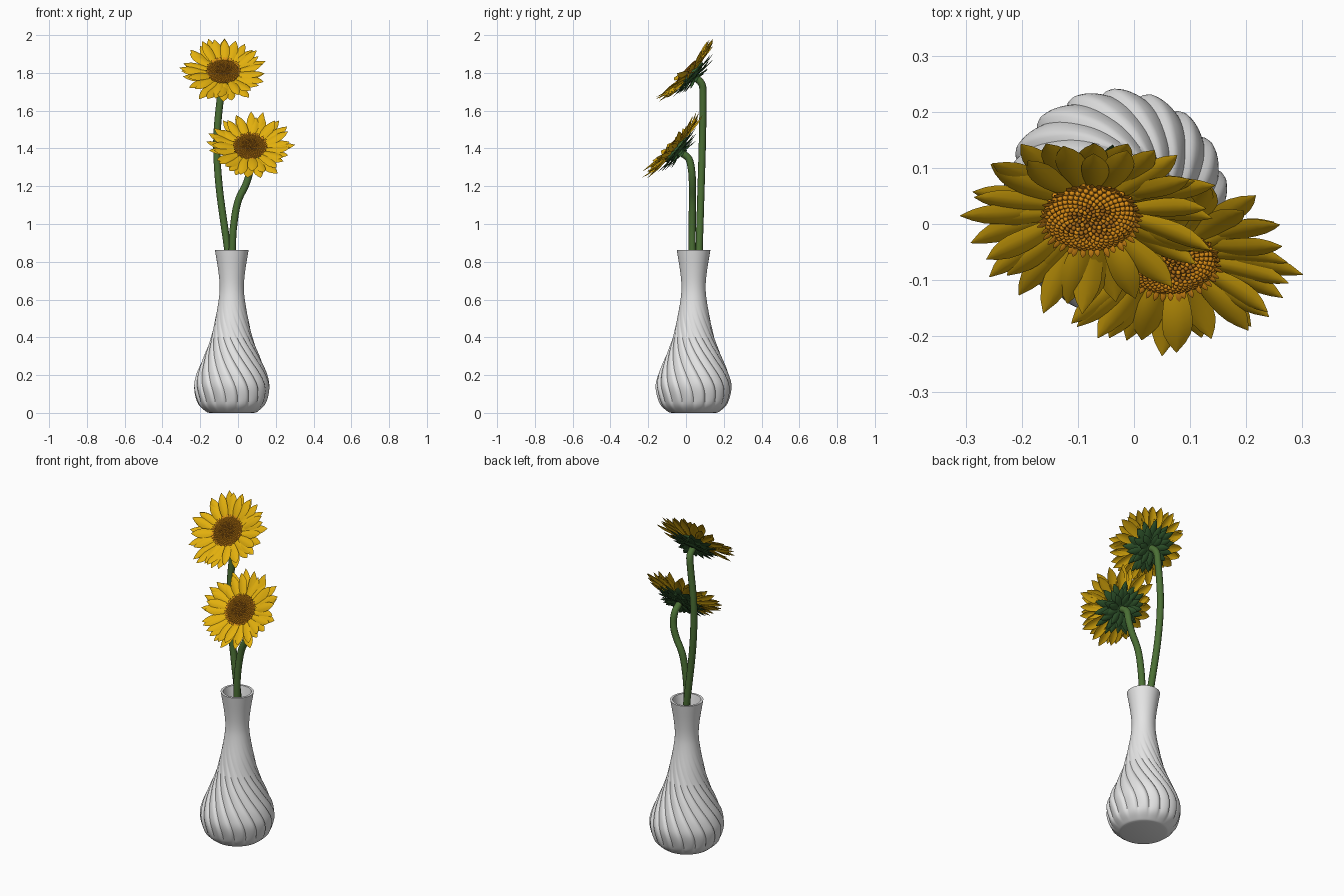
import bpy, math, random
from mathutils import Vector, Matrix

if "Cube" in bpy.data.objects:
    bpy.data.objects.remove(bpy.data.objects["Cube"])

random.seed(4)
TAU = 2 * math.pi


def material(name, rgb):
    m = bpy.data.materials.new(name)
    m.diffuse_color = (*rgb, 1)
    m.use_nodes = True
    m.node_tree.nodes["Principled BSDF"].inputs["Base Color"].default_value = m.diffuse_color
    return m


WHITE = material("white_ceramic", (0.78, 0.78, 0.78))
YELLOW = material("petal_yellow", (0.76, 0.43, 0.004))
GOLD = material("floret_orange", (0.72, 0.27, 0.008))
BROWN = material("seed_brown", (0.42, 0.15, 0.008))
GREEN = material("stem_green", (0.07, 0.16, 0.035))
DARK = material("sepal_green", (0.035, 0.11, 0.03))


def make(name, verts, faces, mats, idx=None, angle=40):
    me = bpy.data.meshes.new(name)
    me.from_pydata([tuple(v) for v in verts], [], faces)
    for m in mats:
        me.materials.append(m)
    if idx:
        me.polygons.foreach_set("material_index", idx)
    ob = bpy.data.objects.new(name, me)
    bpy.context.collection.objects.link(ob)
    bpy.ops.object.select_all(action='DESELECT')
    ob.select_set(True)
    bpy.context.view_layer.objects.active = ob
    bpy.ops.object.shade_smooth_by_angle(angle=math.radians(angle))
    return ob


def spline(pts, steps):
    """Smooth curve through the points (Catmull-Rom)."""
    p = [Vector(q) for q in pts]
    p = [2 * p[0] - p[1]] + p + [2 * p[-1] - p[-2]]
    out = []
    for i in range(1, len(p) - 2):
        a, b, c, d = p[i - 1:i + 3]
        for k in range(steps):
            t = k / steps
            out.append(0.5 * (2 * b + (c - a) * t + (2 * a - 5 * b + 4 * c - d) * t * t
                              + (3 * b - a - 3 * c + d) * t ** 3))
    return out + [p[-2]]


def skin(rings, n, cap_start=True, cap_end=True):
    """Faces joining closed rings of n vertices."""
    f = [(r * n + i, r * n + (i + 1) % n, (r + 1) * n + (i + 1) % n, (r + 1) * n + i)
         for r in range(rings - 1) for i in range(n)]
    if cap_start:
        f.append(tuple(reversed(range(n))))
    if cap_end:
        f.append(tuple(range((rings - 1) * n, rings * n)))
    return f


# ---------- vase with twisted flutes ----------
CX, CY = -0.033, 0.04
outer = spline([(0.118, 0), (0.138, 0.008), (0.18, 0.05), (0.201, 0.13), (0.189, 0.2), (0.152, 0.29),
                (0.113, 0.39), (0.087, 0.5), (0.069, 0.6), (0.064, 0.67), (0.071, 0.75), (0.089, 0.862)], 5)
inner = spline([(0.076, 0.862), (0.058, 0.75), (0.05, 0.66), (0.055, 0.6), (0.07, 0.5), (0.13, 0.29),
                (0.172, 0.18), (0.165, 0.07), (0.1, 0.025)], 3)
FLUTES, SUB = 18, 8
N = FLUTES * SUB


def smooth(a, b, x):
    t = min(max((x - a) / (b - a), 0), 1)
    return t * t * (3 - 2 * t)


verts = []
for k, (r, z) in enumerate(outer + inner):
    depth = 0
    if k < len(outer):
        depth = 0.011 * smooth(0.0, 0.08, z) * (1 - smooth(0.15, 0.62, z))
    turn = -math.radians(105) * smooth(0.06, 0.72, z)
    for i in range(N):
        t = (i % SUB) / SUB
        h = math.sin(t / 0.75 * math.pi / 2) if t < 0.75 else math.cos((t - 0.75) / 0.25 * math.pi / 2)
        a = TAU * i / N + turn
        rr = r - depth * (1 - h)
        verts.append((CX + rr * math.cos(a), CY + rr * math.sin(a), z))
make("vase", verts, skin(len(outer) + len(inner), N), [WHITE], angle=50)


# ---------- stems ----------
def stem(name, pts, radius=0.019, n=12):
    path = spline(pts, 6)
    vs = []
    for i, p in enumerate(path):
        d = (path[min(i + 1, len(path) - 1)] - path[max(i - 1, 0)]).normalized()
        u = Vector((1, 0, 0)) - d * d.x
        u.normalize()
        w = d.cross(u)
        vs += [p + radius * (u * math.cos(TAU * k / n) + w * math.sin(TAU * k / n)) for k in range(n)]
    make(name, vs, skin(len(path), n), [GREEN], angle=50)


stem("tall_stem", [(-0.005, 0.06, 0.5), (-0.055, 0.07, 0.87), (-0.1, 0.08, 1.2), (-0.112, 0.087, 1.45),
                   (-0.092, 0.09, 1.68), (-0.084, 0.083, 1.742), (-0.08, 0.05, 1.775)])
stem("short_stem", [(-0.035, 0.04, 0.5), (-0.03, 0.033, 0.87), (-0.022, 0.033, 1.0), (0.0, 0.034, 1.12),
                    (0.042, 0.034, 1.21), (0.062, 0.03, 1.28), (0.062, 0.015, 1.345), (0.062, -0.025, 1.378)])


# ---------- flower heads, built facing local +z ----------
def blade(M, ang, r0, r1, width, z0, z1, bend, cup, vs, fs, skew=0.0, full=0.55):
    """Pointed leaf shape running outward from r0 to r1."""
    S, W = 8, 4
    base = len(vs)
    R = Matrix.Rotation(ang, 4, 'Z')
    for i in range(S + 1):
        s = i / S
        w = width * (0.45 + 0.55 * math.sin(min(s / full, 1) * math.pi / 2))
        if s > full:
            w = width * max(1 - ((s - full) / (1 - full)) ** 2.2, 0.03)
        for j in range(W + 1):
            q = j / W * 2 - 1
            z = z0 + (z1 - z0) * s + bend * math.sin(s * math.pi) - cup * q * q * w / width
            vs.append(M @ (R @ Vector((r0 + (r1 - r0) * s, q * w / 2 + skew * s * s, z))))
    for i in range(S):
        for j in range(W):
            a = base + i * (W + 1) + j
            fs.append((a, a + W + 1, a + W + 2, a + 1))


def flower(name, centre, normal):
    n = Vector(normal).normalized()
    x = Vector((1, 0, 0))
    x = (x - n * x.dot(n)).normalized()
    y = n.cross(x)
    M = Matrix.Translation(centre) @ Matrix((x, y, n)).transposed().to_4x4()
    rnd = random.uniform

    # petals in two layers, slightly dished
    vs, fs = [], []
    for count, reach, zb, phase in ((20, 0.228, -0.016, 0.0), (19, 0.212, -0.006, 0.5)):
        for k in range(count):
            blade(M, TAU * (k + phase + rnd(-0.2, 0.2)) / count, 0.06, reach + rnd(-0.014, 0.012),
                  rnd(0.048, 0.056), zb, zb + rnd(0.005, 0.05), rnd(-0.004, 0.01), 0.008, vs, fs,
                  rnd(-0.014, 0.014), 0.6)
    make(name + "_petals", vs, fs, [YELLOW], angle=60)

    # green cup behind the head
    prof = [(0.019, -0.05), (0.035, -0.047), (0.06, -0.038), (0.088, -0.022), (0.08, -0.01)]
    vs = [M @ Vector((r * math.cos(TAU * k / 24), r * math.sin(TAU * k / 24), z))
          for r, z in prof for k in range(24)]
    make(name + "_cup", vs, skin(len(prof), 24), [DARK], angle=50)

    # sepals in three layers
    vs, fs = [], []
    for count, r0, r1, z0, z1 in ((14, 0.06, 0.15, -0.03, -0.018), (13, 0.04, 0.128, -0.041, -0.038),
                                  (9, 0.02, 0.092, -0.049, -0.054)):
        for k in range(count):
            blade(M, TAU * (k + rnd(-0.25, 0.25)) / count, r0, r1 + rnd(-0.01, 0.014), 0.042, z0,
                  z1 + rnd(-0.018, 0.006), -0.005, -0.005, vs, fs, rnd(-0.01, 0.01), 0.35)
    make(name + "_sepals", vs, fs, [DARK], angle=60)

    # domed seed disc
    def dome(r):
        return 0.010 + 0.008 * math.sin(min(r / 0.082, 1) * math.pi * 0.8) - 0.012 * (r / 0.082) ** 4

    radii = [0.004, 0.02, 0.04, 0.06, 0.074, 0.081]
    vs = [M @ Vector((r * math.cos(TAU * k / 32), r * math.sin(TAU * k / 32), -0.015))
          for r in (0.075,) for k in range(32)]
    vs += [M @ Vector((r * math.cos(TAU * k / 32), r * math.sin(TAU * k / 32), dome(r) - 0.002))
           for r in reversed(radii) for k in range(32)]
    make(name + "_disc", vs, skin(len(radii) + 1, 32), [BROWN], angle=60)

    # florets in a sunflower spiral, brown inside and orange outside
    vs, fs, idx = [], [], []
    total = 290
    for k in range(total):
        r = 0.084 * math.sqrt((k + 0.5) / total)
        a = k * 2.399963
        c = Vector((r * math.cos(a), r * math.sin(a), dome(r)))
        size = 0.0042 + 0.0014 * r / 0.084
        b = len(vs)
        for rad, h in ((1.0, -0.002), (0.85, 0.002), (0.4, 0.004)):
            for j in range(6):
                t = a + TAU * j / 6
                vs.append(M @ (c + Vector((rad * size * math.cos(t), rad * size * math.sin(t), h))))
        new = [tuple(b + i for i in f) for f in skin(3, 6, False, True)]
        fs += new
        idx += [1 if r > 0.045 or k % 3 == 0 else 0] * len(new)
    make(name + "_florets", vs, fs, [BROWN, GOLD], idx, 60)

    # small pointed florets round the disc edge
    vs, fs = [], []
    for k in range(40):
        blade(M, TAU * (k + rnd(-0.2, 0.2)) / 40, 0.074, 0.094 + rnd(-0.004, 0.004), 0.010, 0.003,
              0.014, 0.002, 0.001, vs, fs)
    make(name + "_disc_edge", vs, fs, [GOLD], angle=60)


flower("upper_flower", (-0.077, 0.014, 1.806), (0, -0.72, 0.69))
flower("lower_flower", (0.064, -0.066, 1.408), (0, -0.76, 0.65))
